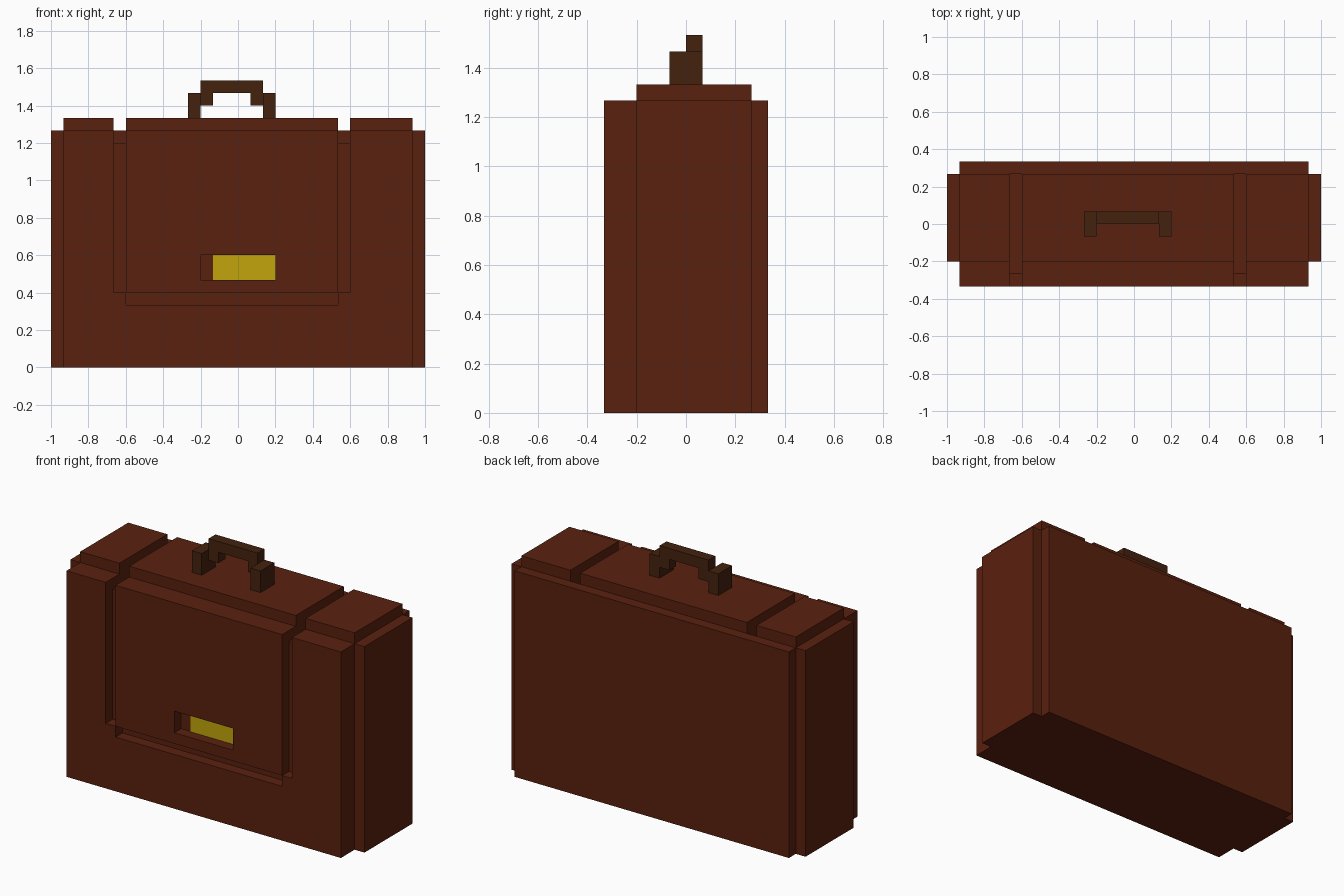
import bpy, bmesh
from itertools import product

if "Cube" in bpy.data.objects:
    bpy.data.objects.remove(bpy.data.objects["Cube"])

U = 1 / 15                      # one building block
ORIGIN = (-15, -5, 0)           # block grid corner, in blocks


def material(name, rgb):
    m = bpy.data.materials.new(name)
    m.use_nodes = True
    m.diffuse_color = (*rgb, 1)
    bsdf = m.node_tree.nodes["Principled BSDF"]
    bsdf.inputs["Base Color"].default_value = (*rgb, 1)
    bsdf.inputs["Roughness"].default_value = 0.8
    return m


LEATHER = material("red brown leather", (0.102, 0.0150, 0.0045))
GRIP = material("dark brown grip", (0.057, 0.0157, 0.0045))
BRASS = material("brass yellow", (0.54, 0.375, 0.004))


def inside(p, boxes):
    return any(all(b[2 * a] < p[a] < b[2 * a + 1] for a in range(3)) for b in boxes)


def build(name, mat, add, cut=()):
    """Join boxes (x0, x1, y0, y1, z0, z1 in blocks), minus cuts, as one closed skin."""
    planes = [sorted({b[2 * a + s] for b in (*add, *cut) for s in (0, 1)}) for a in range(3)]
    cells = list(product(*(range(len(p) - 1) for p in planes)))

    def mid(c):
        return [(planes[a][c[a]] + planes[a][c[a] + 1]) / 2 for a in range(3)]

    solid = {c for c in cells if inside(mid(c), add) and not inside(mid(c), cut)}
    bm = bmesh.new()
    for c in solid:
        for axis, side in product(range(3), (0, 1)):
            near = list(c)
            near[axis] += 1 if side else -1
            if tuple(near) in solid:
                continue
            u, v = (axis + 1) % 3, (axis + 2) % 3
            corners = []
            for du, dv in ((0, 0), (1, 0), (1, 1), (0, 1)):
                k = list(c)
                k[axis] += side
                k[u] += du
                k[v] += dv
                corners.append(bm.verts.new([(planes[a][k[a]] + ORIGIN[a]) * U for a in range(3)]))
            bm.faces.new(corners if side else corners[::-1])
    bmesh.ops.remove_doubles(bm, verts=bm.verts, dist=1e-5)
    mesh = bpy.data.meshes.new(name)
    bm.to_mesh(mesh)
    bm.free()
    mesh.materials.append(mat)
    obj = bpy.data.objects.new(name, mesh)
    bpy.context.collection.objects.link(obj)
    return obj


# Case: main block, raised lid and side panels, with grooves around the flap
grooves = []
for x in (5, 23):
    grooves.append((x, x + 1, 0, 1, 6, 20))      # down the front
    grooves.append((x, x + 1, 0, 9, 18, 20))     # across the top
grooves.append((6, 23, 0, 1, 5, 6))              # under the flap
clasp_recess = (12, 18, 0, 1, 7, 9)
build("case", LEATHER,
      [(1, 29, 0, 10, 0, 19),
       (0, 30, 2, 9, 0, 19),
       (1, 29, 2, 9, 19, 20)],
      grooves + [clasp_recess])

# Clasp plate at the back of its recess
build("clasp", BRASS, [(13, 18, 0.94, 1, 7, 9)])

# Handle: two deep posts, stepped shoulders and a bar
build("handle", GRIP,
      [(11, 12, 4, 6, 20, 22), (17, 18, 4, 6, 20, 22),
       (12, 13, 5, 6, 21, 22), (16, 17, 5, 6, 21, 22),
       (12, 17, 5, 6, 22, 23)])
